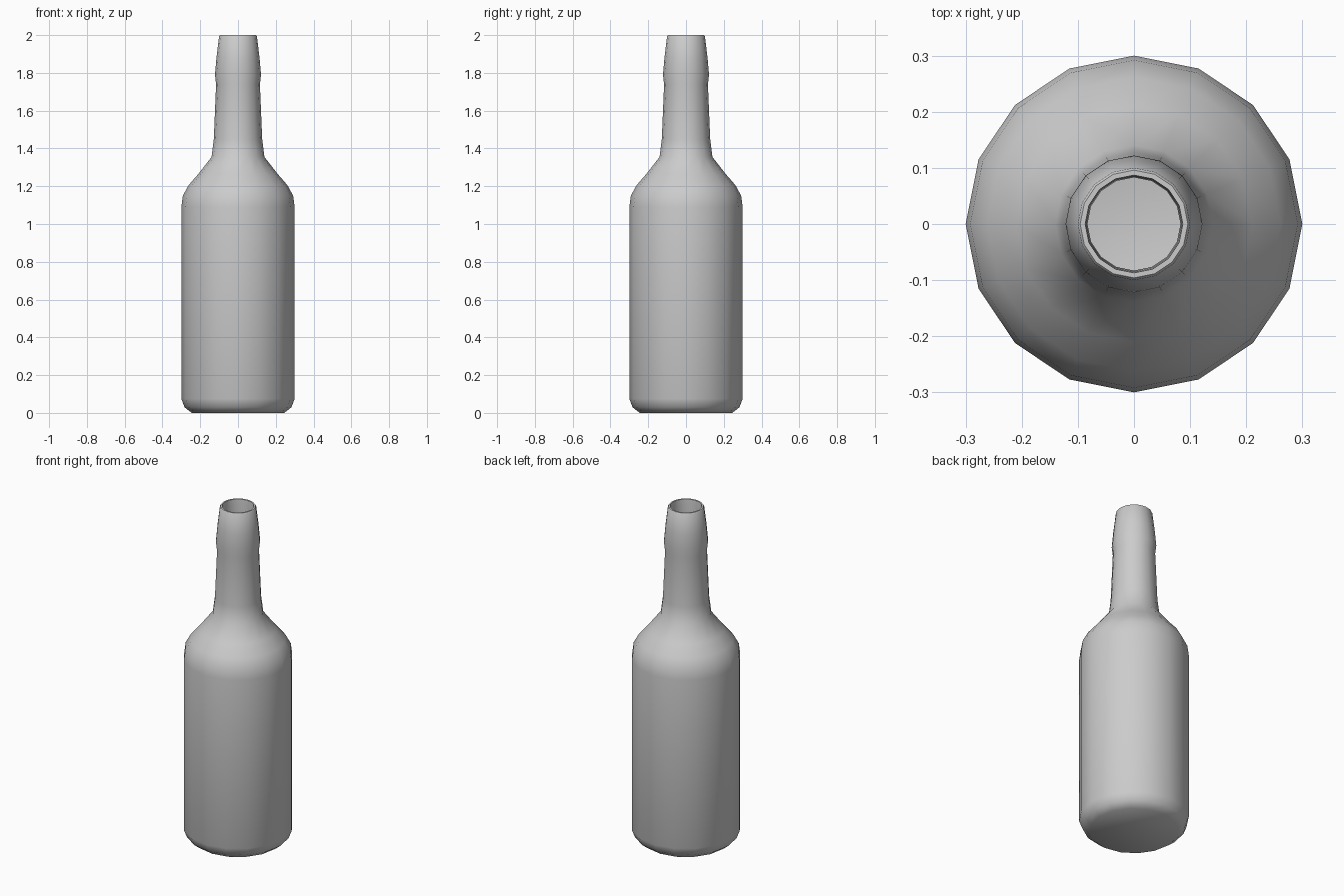
import bpy, bmesh
from math import cos, sin, tau, radians

if "Cube" in bpy.data.objects:
    bpy.data.objects.remove(bpy.data.objects["Cube"])

SIDES = 16

# outer wall from base to rim, then inner wall back down to the inside floor (radius, z)
OUTER = [(0.245, 0.0), (0.283, 0.03), (0.3, 0.075), (0.3, 1.09), (0.292, 1.15),
         (0.262, 1.205), (0.21, 1.265), (0.14, 1.355), (0.128, 1.45),
         (0.116, 1.74), (0.122, 1.79), (0.114, 1.88), (0.1, 1.995), (0.096, 2.0)]
INNER = [(0.087, 2.0), (0.085, 1.97), (0.083, 1.78), (0.108, 1.45), (0.122, 1.35),
         (0.195, 1.255), (0.247, 1.195), (0.277, 1.145), (0.286, 1.085),
         (0.286, 0.08), (0.27, 0.04), (0.235, 0.015)]


def lathe(name, profile):
    bm = bmesh.new()
    rings = [[bm.verts.new((r * cos(tau * i / SIDES), r * sin(tau * i / SIDES), z))
              for i in range(SIDES)] for r, z in profile]
    for a, b in zip(rings, rings[1:]):
        for i in range(SIDES):
            j = (i + 1) % SIDES
            bm.faces.new((a[i], a[j], b[j], b[i]))
    # outside base and inside floor
    bm.faces.new(rings[0][::-1])
    bm.faces.new(rings[-1])
    bmesh.ops.recalc_face_normals(bm, faces=bm.faces)
    mesh = bpy.data.meshes.new(name)
    bm.to_mesh(mesh)
    bm.free()
    obj = bpy.data.objects.new(name, mesh)
    bpy.context.collection.objects.link(obj)
    return obj


# hollow glass bottle
bottle = lathe("bottle", OUTER + INNER)
bpy.context.view_layer.objects.active = bottle
bottle.select_set(True)
bpy.ops.object.shade_smooth_by_angle(angle=radians(40))
